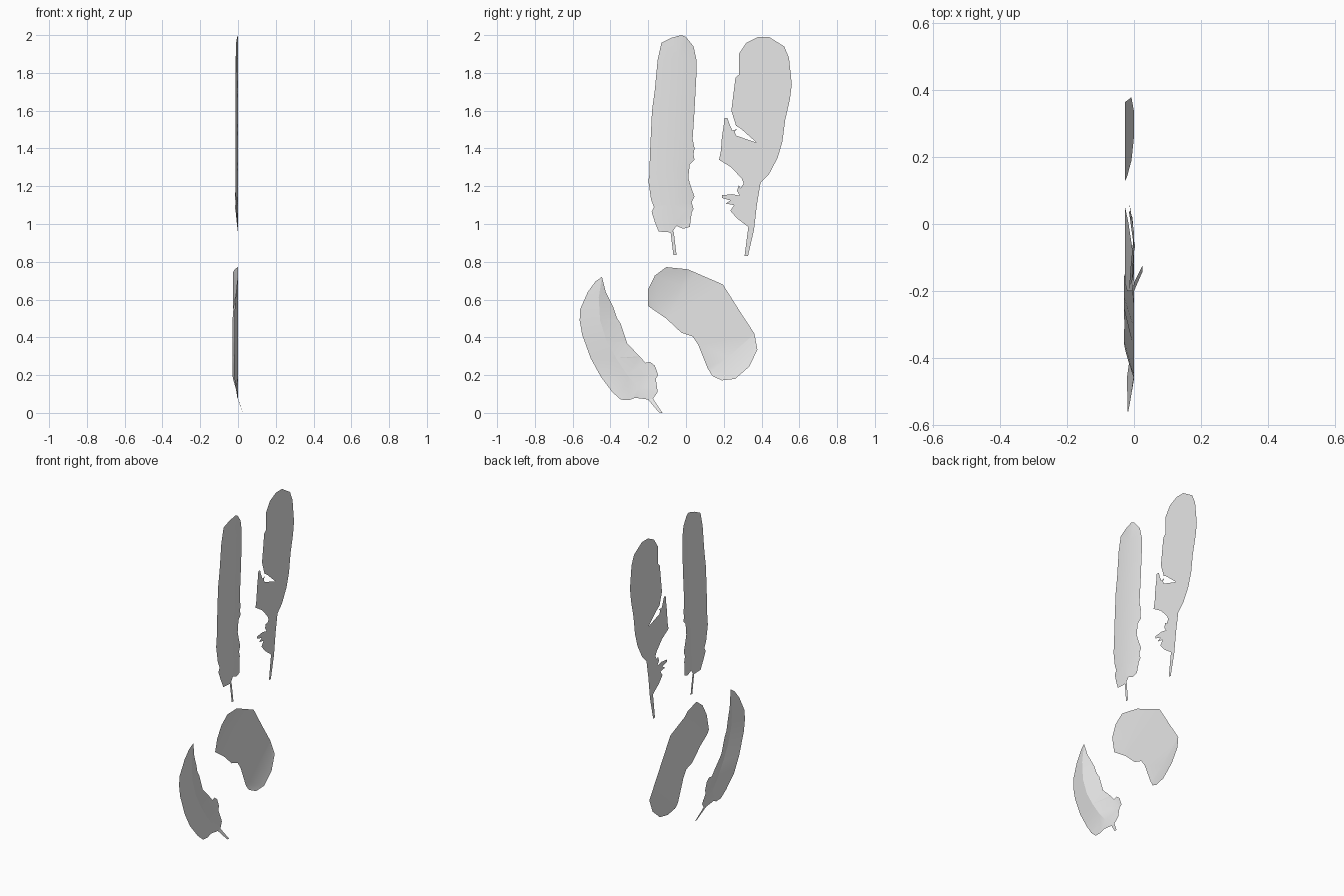
import bpy, bmesh
from mathutils import Vector
from math import radians

grey = bpy.data.materials.new("feather_grey")
grey.diffuse_color = (0.8, 0.8, 0.8, 1)


def sheet(name, outlines, bend=None, cuts=()):
    """Thin sheet in the y-z plane: fill outlines, slice them, then bend along x."""
    bm = bmesh.new()
    for pts in outlines:
        bm.faces.new([bm.verts.new((0, y, z)) for y, z in pts])
    bmesh.ops.remove_doubles(bm, verts=bm.verts, dist=0.0005)
    bmesh.ops.triangulate(bm, faces=bm.faces[:], ngon_method='BEAUTY')
    for co, no in cuts:
        bmesh.ops.bisect_plane(bm, geom=bm.verts[:] + bm.edges[:] + bm.faces[:],
                               plane_co=co, plane_no=no, dist=0.0005)
    if bend:
        for v in bm.verts:
            v.co.x = bend(v.co.y, v.co.z)
    me = bpy.data.meshes.new(name)
    bm.to_mesh(me)
    bm.free()
    me.materials.append(grey)
    ob = bpy.data.objects.new(name, me)
    bpy.context.collection.objects.link(ob)
    bpy.context.view_layer.objects.active = ob
    ob.select_set(True)
    bpy.ops.object.shade_smooth_by_angle(angle=radians(18))
    ob.select_set(False)
    return ob


def quill(name, pts, tip_x):
    """Bare quill strip; the last two points are the free end."""
    z0 = min(p[1] for p in pts[:2])
    sheet(name, [pts], lambda y, z: tip_x if z < z0 - 0.03 else 0)


def creased(name, left, right, crease, slopes, cap, z_cuts):
    """Vane folded along its shaft. left: tip to base, right: base to tip."""
    line = [left[-1]] + crease + [left[0]]
    segs = [(Vector(a), Vector(b)) for a, b in zip(line, line[1:])]

    def bend(y, z):
        p, best = Vector((y, z)), (9, 0)
        for a, b in segs:
            d = b - a
            t = min(1, max(0, (p - a).dot(d) / d.length_squared))
            off = p - (a + d * t)
            best = min(best, (off.length, d.x * off.y - d.y * off.x))
        slope = slopes[0] if best[1] > 0 else slopes[1]
        fade = min(1, max(0, (z - left[-1][1] + 0.02) / 0.15))
        return -min(cap, best[0] * slope) * fade

    sheet(name, [left + crease, [left[-1]] + right + [left[0]] + crease[::-1]], bend,
          [((0, 0, z), (0, 0, 1)) for z in z_cuts])


# Long straight feather
creased("long_feather",
        [(-.025, 2.0), (-.08, 1.985), (-.13, 1.96), (-.15, 1.87), (-.165, 1.71), (-.18, 1.6),
         (-.19, 1.39), (-.195, 1.245), (-.2, 1.235), (-.185, 1.13), (-.17, 1.09),
         (-.182, 1.065), (-.165, 1.01), (-.145, .96), (-.075, .955)],
        [(-.05, .99), (-.015, .975), (.02, .985), (.03, 1.06), (.04, 1.08), (.03, 1.115),
         (.045, 1.145), (.025, 1.2), (.012, 1.245), (.02, 1.315), (.045, 1.34), (.04, 1.37),
         (.045, 1.4), (.035, 1.45), (.045, 1.6), (.055, 1.79), (.055, 1.87), (.04, 1.94),
         (0, 1.99)],
        [(-.07, 1.1), (-.06, 1.3), (-.05, 1.5), (-.04, 1.7), (-.035, 1.88)],
        (.1, .14), .016, [1.1, 1.3, 1.5, 1.7, 1.88])
quill("long_quill", [(-.065, .96), (-.082, .96), (-.067, .835), (-.05, .835)], .003)

# Torn feather with ragged left edge, quite flat
sheet("torn_feather", [[
    (.44, 1.99), (.38, 1.99), (.32, 1.96), (.28, 1.9), (.28, 1.79), (.262, 1.775), (.24, 1.6),
    (.265, 1.52), (.29, 1.505), (.375, 1.43), (.265, 1.468), (.258, 1.488), (.27, 1.502),
    (.245, 1.495), (.23, 1.53), (.22, 1.56), (.203, 1.56), (.2, 1.525), (.19, 1.46),
    (.185, 1.39), (.175, 1.34), (.24, 1.3), (.295, 1.24), (.305, 1.215), (.29, 1.19),
    (.28, 1.205), (.27, 1.175), (.285, 1.15), (.245, 1.158), (.19, 1.152), (.19, 1.138),
    (.235, 1.125), (.21, 1.108), (.255, 1.1), (.235, 1.07), (.27, 1.03), (.33, .985),
    (.31, .83), (.328, .83), (.36, .97), (.375, 1.1), (.395, 1.22), (.44, 1.265),
    (.485, 1.35), (.51, 1.435), (.525, 1.55), (.55, 1.66), (.56, 1.74), (.545, 1.88),
    (.52, 1.94)]])

# Short curved feather
creased("curved_feather",
        [(-.445, .72), (-.48, .695), (-.52, .64), (-.56, .55), (-.563, .49), (-.55, .415),
         (-.505, .29), (-.45, .19), (-.39, .11), (-.345, .07), (-.3, .068), (-.27, .08),
         (-.195, .07)],
        [(-.175, .075), (-.15, .11), (-.16, .18), (-.147, .2), (-.165, .25), (-.19, .27),
         (-.215, .265), (-.245, .3), (-.31, .365), (-.345, .47), (-.365, .5), (-.385, .56),
         (-.425, .64)],
        [(-.25, .13), (-.31, .2), (-.37, .29), (-.42, .38), (-.455, .49), (-.462, .61)],
        (.17, .32), .03, [.13, .2, .29, .38, .49, .61])
quill("curved_quill", [(-.175, .076), (-.2, .07), (-.143, .002), (-.125, .0)], .025)

# Broad downy feather: shallow trough with both ends curling towards +x
axis = Vector((0, .65, -.76))


def curl(y, z):
    t = .65 * y - .76 * z
    return -.027 * max(0, min(1, (t + .65) / .12, (.02 - t) / .1))


sheet("broad_feather", [[
    (-.2, .655), (-.2, .565), (-.105, .5), (-.025, .425), (.035, .405), (.065, .36),
    (.115, .235), (.14, .195), (.19, .172), (.26, .18), (.335, .245), (.378, .335),
    (.362, .42), (.29, .53), (.195, .68), (.01, .76), (-.105, .772), (-.165, .727)]],
    curl, [(axis * t, axis) for t in (-.53, -.4, -.22, -.08)])
